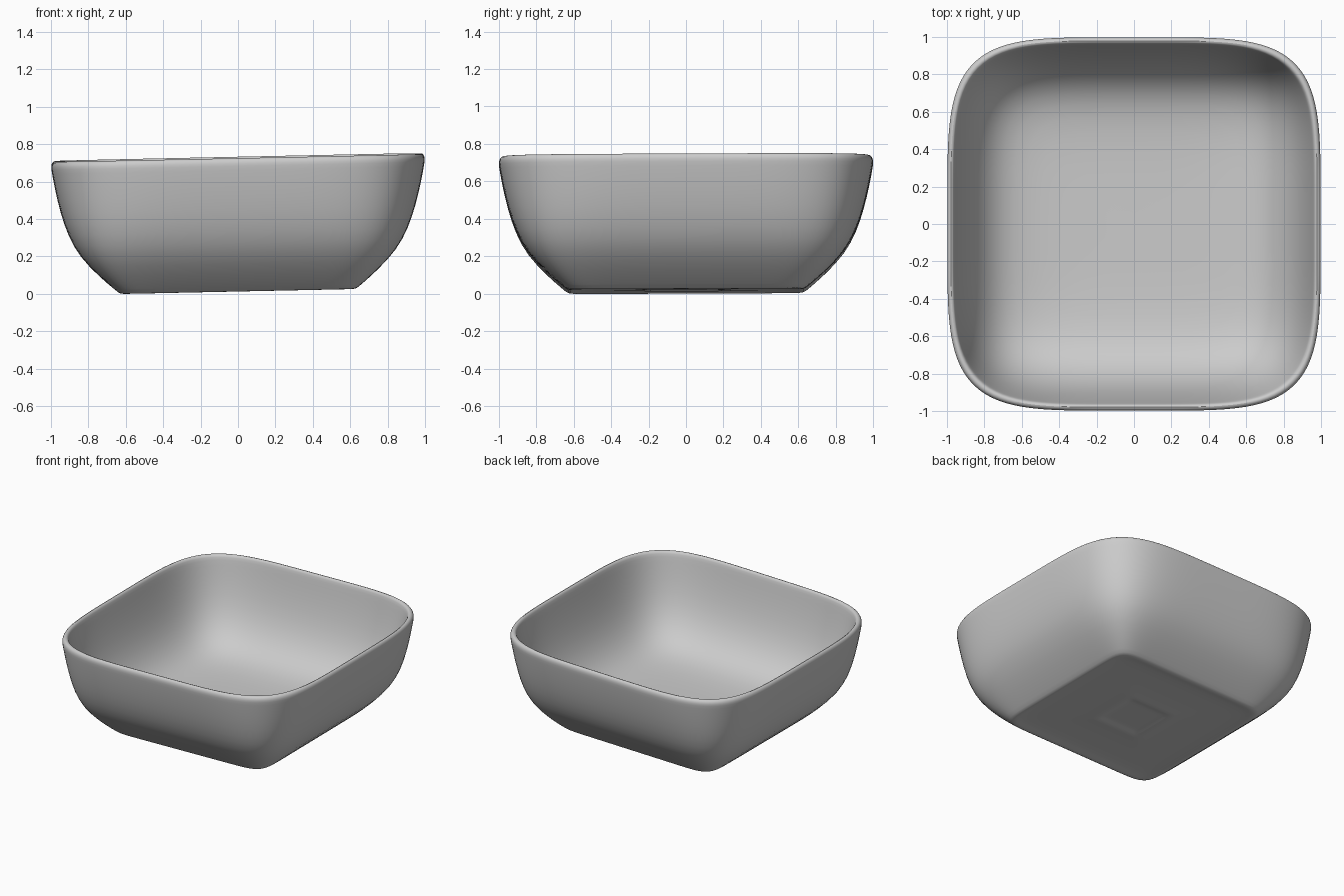
import bpy
import bmesh
import math

cube = bpy.data.objects.get("Cube")
if cube:
    bpy.data.objects.remove(cube, do_unlink=True)

SEGMENTS = 96


def ring(bm, half, z, power):
    """Rounded-square ring; a higher power gives tighter corners."""
    verts = []
    for i in range(SEGMENTS):
        a = math.tau * i / SEGMENTS
        c, s = math.cos(a), math.sin(a)
        r = half / (abs(c) ** power + abs(s) ** power) ** (1 / power)
        x, y = r * c, r * s
        # the whole bowl leans slightly, as if shaped by hand
        lean = 0.014 + 0.021 * x + 0.004 * y
        verts.append(bm.verts.new((x, y, z + lean)))
    return verts


# half width, height, corner power
underside = [(0.12, 0.012, 14), (0.15, 0.012, 14), (0.19, 0.0, 14),
             (0.23, 0.008, 14), (0.40, 0.01, 14), (0.57, 0.01, 14),
             (0.60, 0.0, 14)]
outer_wall = [(0.63, 0.0, 14), (0.65, 0.016, 13), (0.74, 0.092, 9),
              (0.85, 0.205, 6.5), (0.91, 0.32, 5.6), (0.95, 0.44, 5.1),
              (0.98, 0.57, 4.8), (0.996, 0.66, 4.7)]
rim = [(1.0, 0.688, 4.7), (0.993, 0.71, 4.7), (0.979, 0.717, 4.7),
       (0.966, 0.71, 4.7), (0.96, 0.69, 4.7)]
inner_wall = [(0.945, 0.6, 4.7), (0.91, 0.44, 4.8), (0.86, 0.3, 5),
              (0.79, 0.19, 5.3), (0.70, 0.115, 5.6), (0.58, 0.075, 5.6),
              (0.40, 0.06, 5), (0.2, 0.058, 4)]

# loft the rings into one closed shell
bm = bmesh.new()
rings = [ring(bm, *p) for p in underside + outer_wall + rim + inner_wall]
for low, high in zip(rings, rings[1:]):
    for i in range(SEGMENTS):
        j = (i + 1) % SEGMENTS
        bm.faces.new((low[i], low[j], high[j], high[i]))

# close the underside and the floor with fans
for loop, z in ((rings[0], 0.012), (rings[-1], 0.058)):
    centre = bm.verts.new((0, 0, z + 0.014))
    for i in range(SEGMENTS):
        bm.faces.new((loop[i], loop[(i + 1) % SEGMENTS], centre))
bmesh.ops.recalc_face_normals(bm, faces=bm.faces)

mesh = bpy.data.meshes.new("bowl")
bm.to_mesh(mesh)
bm.free()
bowl = bpy.data.objects.new("bowl", mesh)
bpy.context.collection.objects.link(bowl)

# glaze colour
glaze = bpy.data.materials.new("pale grey glaze")
glaze.use_nodes = True
colour = (0.6, 0.6, 0.6, 1)
glaze.diffuse_color = colour
glaze.node_tree.nodes["Principled BSDF"].inputs["Base Color"].default_value = colour
mesh.materials.append(glaze)

# smooth finish
bpy.ops.object.select_all(action="DESELECT")
bowl.select_set(True)
bpy.context.view_layer.objects.active = bowl
bpy.ops.object.shade_smooth_by_angle(angle=math.radians(50))
smooth = bowl.modifiers.new("smooth", "SUBSURF")
smooth.levels = smooth.render_levels = 1
